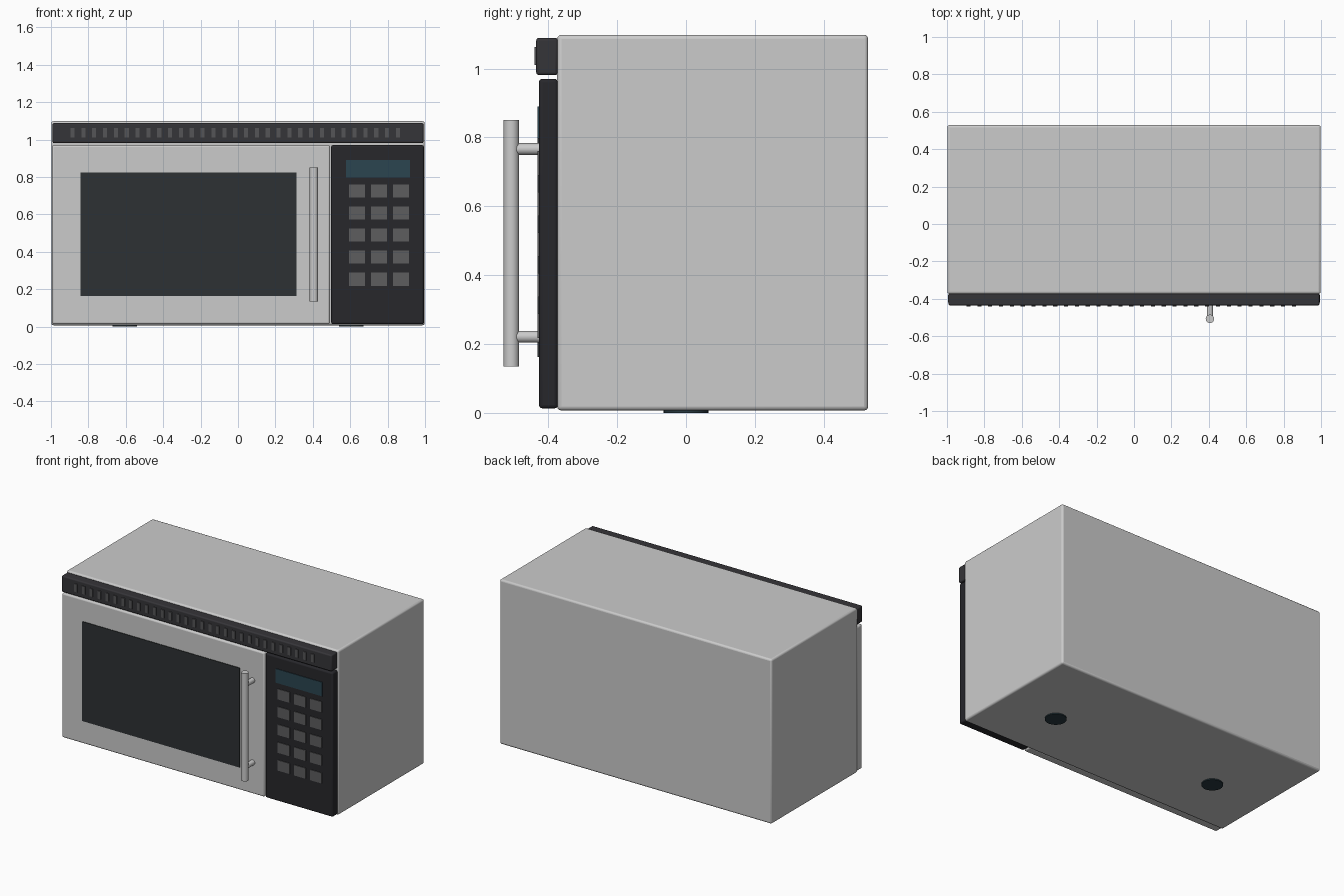
import bpy, math

if "Cube" in bpy.data.objects:
    bpy.data.objects.remove(bpy.data.objects["Cube"])


def material(name, rgb):
    m = bpy.data.materials.new(name)
    m.diffuse_color = (*rgb, 1)
    m.use_nodes = True
    m.node_tree.nodes["Principled BSDF"].inputs["Base Color"].default_value = m.diffuse_color
    return m


dark = material("dark_plastic", (0.02, 0.02, 0.024))
vent_mat = material("vent_plastic", (0.036, 0.035, 0.04))
glass = material("dark_glass", (0.026, 0.031, 0.033))
screen = material("display_teal", (0.024, 0.06, 0.08))
button_mat = material("button_grey", (0.11, 0.11, 0.112))
slat_mat = material("slat_grey", (0.09, 0.09, 0.095))
lens_mat = material("lens_dark", (0.02, 0.04, 0.05))


def finish(ob, name, mat):
    ob.name = name
    if mat:
        ob.data.materials.append(mat)
    bpy.ops.object.shade_smooth_by_angle(angle=math.radians(35))
    return ob


def box(name, x, y, z, mat=None, bevel=0):
    # x, y, z are (min, max) ranges
    bpy.ops.mesh.primitive_cube_add(size=1, location=[(a + b) / 2 for a, b in (x, y, z)])
    ob = bpy.context.object
    ob.scale = [b - a for a, b in (x, y, z)]
    bpy.ops.object.transform_apply(location=False, rotation=False, scale=True)
    if bevel:
        mod = ob.modifiers.new("rounded_edges", "BEVEL")
        mod.width = bevel
        mod.segments = 3
    return finish(ob, name, mat)


def rod(name, loc, radius, length, along_y=False, mat=None):
    rot = (math.pi / 2, 0, 0) if along_y else (0, 0, 0)
    bpy.ops.mesh.primitive_cylinder_add(vertices=32, radius=radius, depth=length,
                                        location=loc, rotation=rot)
    return finish(bpy.context.object, name, mat)


# Cabinet, door and control panel
box("cabinet", (-0.998, 0.998), (-0.374, 0.529), (0.007, 1.098), bevel=0.012)
box("door", (-0.994, 0.492), (-0.427, -0.372), (0.013, 0.97), bevel=0.01)
box("door_window", (-0.842, 0.314), (-0.431, -0.415), (0.163, 0.823), glass)
box("control_panel", (0.498, 0.994), (-0.427, -0.372), (0.013, 0.97), dark, 0.01)
box("display", (0.577, 0.919), (-0.431, -0.415), (0.797, 0.89), screen)

# Keypad
for row in range(5):
    for col in range(3):
        cx, cz = 0.636 + col * 0.118, 0.725 - row * 0.118
        box(f"button_{row}_{col}", (cx - 0.043, cx + 0.043), (-0.431, -0.415),
            (cz - 0.035, cz + 0.035), button_mat)

# Vent strip with slats
box("vent_strip", (-0.991, 0.991), (-0.435, -0.372), (0.981, 1.089), vent_mat, 0.008)
for i in range(31):
    cx = -0.885 + i * 0.058
    box(f"vent_slat_{i}", (cx - 0.011, cx + 0.011), (-0.44, -0.425), (1.01, 1.063), slat_mat)

# Handle bar and its two mounts
rod("handle_bar", (0.406, -0.507, 0.4925), 0.0225, 0.715)
for name, z in (("upper", 0.766), ("lower", 0.221)):
    rod(f"handle_mount_{name}", (0.406, -0.464, z), 0.017, 0.085, True)

# Underside lamp lenses
for name, side in (("left", -1), ("right", 1)):
    rod(f"lamp_lens_{name}", (side * 0.605, 0, 0.008), 0.065, 0.016, mat=lens_mat)
